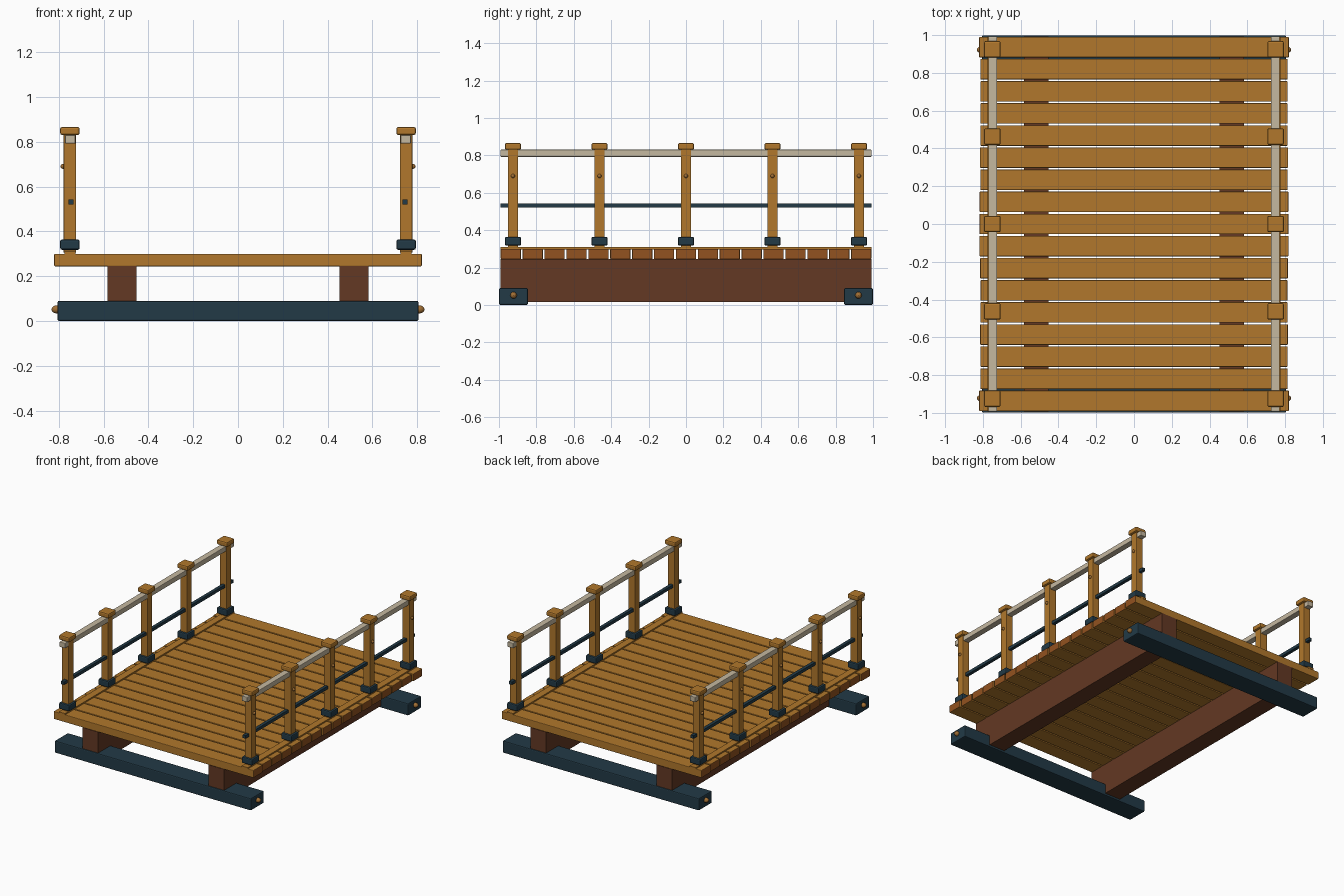
import bpy
import random
from mathutils import Vector

random.seed(4)
if "Cube" in bpy.data.objects:
    bpy.data.objects.remove(bpy.data.objects["Cube"], do_unlink=True)


def material(name, rgb):
    m = bpy.data.materials.new(name)
    m.use_nodes = True
    m.diffuse_color = (*rgb, 1)
    m.node_tree.nodes["Principled BSDF"].inputs["Base Color"].default_value = (*rgb, 1)
    return m


wood = material("golden wood", (0.44, 0.187, 0.025))
grain = material("end grain", (0.29, 0.085, 0.014))
beam_wood = material("dark brown wood", (0.125, 0.04, 0.017))
steel = material("dark blue steel", (0.016, 0.042, 0.062))
rope = material("pale rail", (0.56, 0.48, 0.35))
brass = material("bolt brass", (0.36, 0.16, 0.035))


def box(name, centre, size, mat, bevel=0.0):
    bpy.ops.mesh.primitive_cube_add(size=1, location=centre)
    ob = bpy.context.object
    ob.name = name
    for v in ob.data.vertices:
        v.co = v.co * Vector(size)
    ob.data.materials.append(mat)
    if bevel:
        mod = ob.modifiers.new("Bevel", "BEVEL")
        mod.width = bevel
        mod.segments = 2
    return ob


def bolt(name, centre, radius, depth):
    bpy.ops.mesh.primitive_uv_sphere_add(segments=12, ring_count=8, location=centre)
    ob = bpy.context.object
    ob.name = name
    for v in ob.data.vertices:
        v.co = v.co * Vector((depth, radius, radius))
    ob.data.materials.append(brass)
    bpy.ops.object.shade_smooth_by_angle()


# Deck planks with darker end grain
COUNT = 17
PITCH = 1.99 / COUNT
for i in range(COUNT):
    y = (i - (COUNT - 1) / 2) * PITCH
    length = 1.64 if i in (0, COUNT - 1) else 1.63 + random.uniform(-0.006, 0.008)
    plank = box("deck_plank", (0, y, 0.272), (length, PITCH - 0.009, 0.056), wood, 0.004)
    plank.data.materials.append(grain)
    for face in plank.data.polygons:
        if abs(face.normal.x) > 0.9:
            face.material_index = 1

# Cross sills under both ends, with end bolts
for end in (-1, 1):
    box("cross_sill", (0, end * 0.922, 0.045), (1.61, 0.154, 0.09), steel, 0.007)
    for side in (-1, 1):
        bolt("sill_bolt", (side * 0.81, end * 0.922, 0.052), 0.018, 0.022)

for side in (-1, 1):
    x = side * 0.75
    # Long bearer, edge strip and rails
    box("bearer_beam", (side * 0.517, 0, 0.13), (0.13, 1.985, 0.23), beam_wood)
    box("edge_strip", (x, 0, 0.303), (0.05, 1.985, 0.014), wood)
    box("hand_rail", (x - side * 0.002, 0, 0.811), (0.046, 1.985, 0.038), rope, 0.004)
    box("lower_rail", (x - side * 0.005, 0, 0.531), (0.024, 1.985, 0.022), steel)
    # Railing posts with shoes, caps and bolts
    for i in range(-2, 3):
        y = i * 0.4625
        box("post", (x, y, 0.57), (0.056, 0.056, 0.53), wood, 0.003)
        box("post_shoe", (x, y, 0.341), (0.087, 0.087, 0.046), steel, 0.008)
        box("post_cap", (x, y, 0.848), (0.087, 0.087, 0.036), wood, 0.009)
        bolt("post_bolt", (x + side * 0.03, y, 0.69), 0.011, 0.012)
